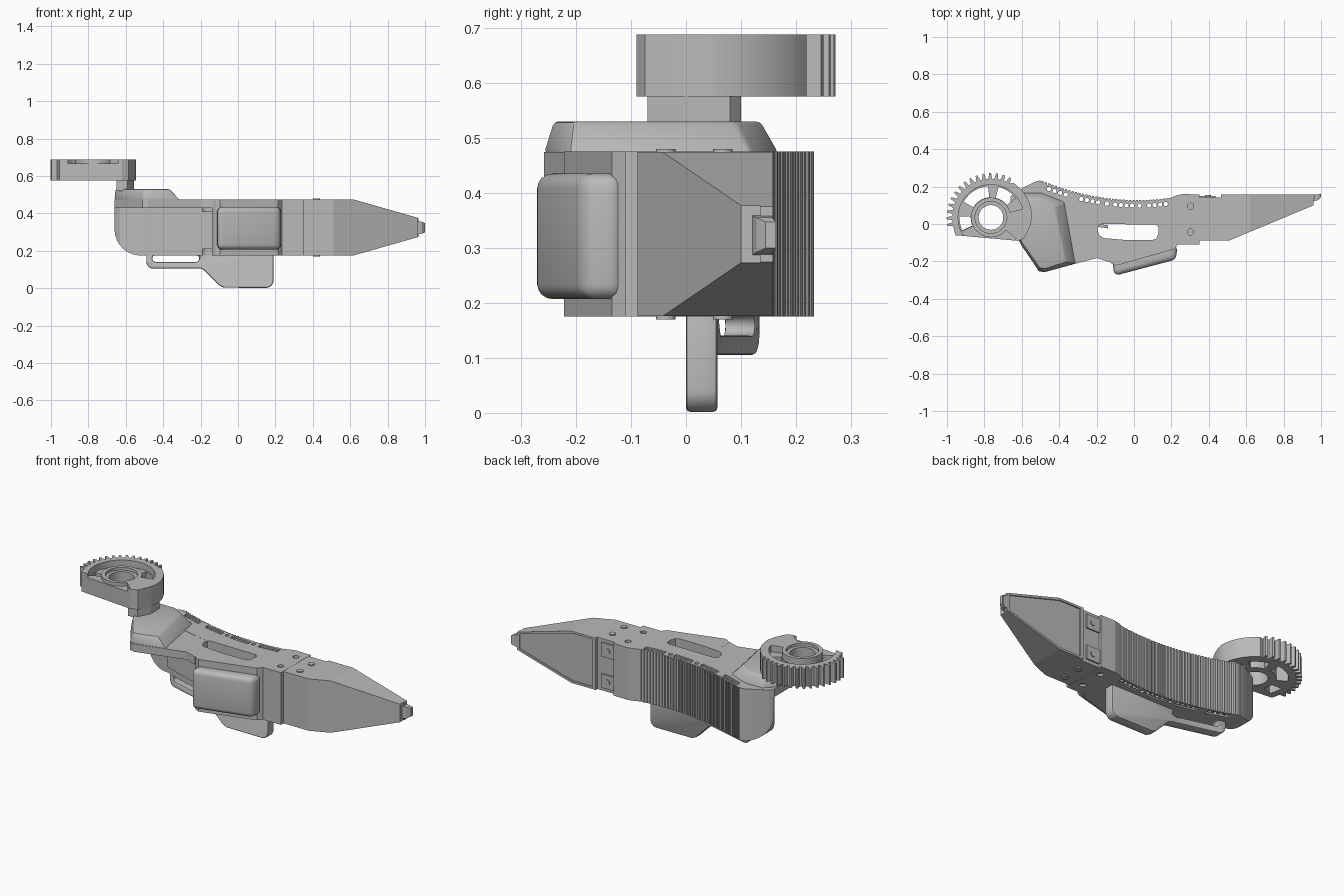
import bpy, bmesh, math

if "Cube" in bpy.data.objects:
    bpy.data.objects.remove(bpy.data.objects["Cube"])

grey = bpy.data.materials.new("plain grey")
grey.use_nodes = True
grey.diffuse_color = (0.49, 0.49, 0.49, 1)
grey.node_tree.nodes["Principled BSDF"].inputs["Base Color"].default_value = (0.49, 0.49, 0.49, 1)


def loft(name, stacks):
    """Each stack is a list of matching closed rings of 3D points."""
    bm = bmesh.new()
    for rings in stacks:
        vs = [[bm.verts.new(p) for p in ring] for ring in rings]
        n = len(vs[0])
        for a, b in zip(vs, vs[1:]):
            for i in range(n):
                bm.faces.new((a[i], a[(i + 1) % n], b[(i + 1) % n], b[i]))
        bm.faces.new(vs[0][::-1])
        bm.faces.new(vs[-1])
    bmesh.ops.recalc_face_normals(bm, faces=bm.faces)
    me = bpy.data.meshes.new(name)
    bm.to_mesh(me)
    bm.free()
    me.materials.append(grey)
    ob = bpy.data.objects.new(name, me)
    bpy.context.collection.objects.link(ob)
    return ob


def prism(name, polys, z0, z1):
    return loft(name, [[[(x, y, z) for x, y in p] for z in (z0, z1)] for p in polys])


def prism_y(name, polys, y0, y1):
    return loft(name, [[[(x, y, z) for x, z in p] for y in (y0, y1)] for p in polys])


def select(ob):
    bpy.ops.object.select_all(action='DESELECT')
    bpy.context.view_layer.objects.active = ob
    ob.select_set(True)


def apply(ob, kind, **settings):
    m = ob.modifiers.new("mod", kind)
    for k, v in settings.items():
        setattr(m, k, v)
    select(ob)
    bpy.ops.object.modifier_apply(modifier=m.name)


def boolean(ob, cutter, op='DIFFERENCE'):
    apply(ob, 'BOOLEAN', object=cutter, operation=op, solver='EXACT')
    bpy.data.objects.remove(cutter)


def bevel(ob, w, segs=3, angle=30):
    apply(ob, 'BEVEL', width=w, segments=segs, limit_method='ANGLE', angle_limit=math.radians(angle))


def smooth(ob, angle=30):
    select(ob)
    bpy.ops.object.shade_smooth_by_angle(angle=math.radians(angle))


def arc(cx, cy, r, a0, a1, n):
    return [(cx + r * math.cos(math.radians(a0 + (a1 - a0) * i / n)),
             cy + r * math.sin(math.radians(a0 + (a1 - a0) * i / n))) for i in range(n + 1)]


def circle(cx, cy, r, n=32):
    return arc(cx, cy, r, 0, 360 - 360 / n, n - 1)


def sector(cx, cy, r0, r1, a0, a1, n=12):
    return arc(cx, cy, r1, a0, a1, n) + arc(cx, cy, r0, a1, a0, n)


def back(x):
    """Concave finger pad curve."""
    return 0.128 + 0.396 * (x - 0.02) ** 2


Z0, Z1 = 0.175, 0.475

# main body: ribbed back wall, open recess on the front left, solid block on the right
ribs = []
x = 0.2
while x > -0.485:
    ribs += [(x, back(x)), (x - 0.010, back(x - 0.010)),
             (x - 0.0115, back(x) - 0.005), (x - 0.0165, back(x) - 0.005)]
    x -= 0.018
wall_front = [(-0.5 + 0.04 * i, back(-0.5 + 0.04 * i) - 0.155) for i in range(10)]
outline = wall_front + [(-0.14, -0.19), (-0.12, -0.212), (-0.095, -0.222), (0.215, -0.135), (0.235, -0.11),
                        (0.35, -0.11), (0.35, 0.158), (0.26, 0.16), (0.225, 0.152)] + ribs + [
    (-0.5, 0.233), (-0.53, 0.225), (-0.60, 0.19), (-0.645, 0.162), (-0.66, 0.145),
    (-0.655, 0.13), (-0.63, 0.107), (-0.58, 0.092)]
body = prism("main_body", [outline], Z0, Z1)
side = [(0.4, Z1 + 0.01), (-0.67, Z1 + 0.01)] + arc(-0.52, 0.315, 0.14, 180, 270, 10) + [(0.4, Z0)]
boolean(body, prism_y("side_outline", [side], -0.5, 0.5), 'INTERSECT')

# shoulder slab overhanging the recess
slab = prism("shoulder_slab", [[(-0.66, -0.01), (-0.60, -0.11), (-0.51, -0.252), (-0.48, -0.258), (-0.2, -0.182),
                                (-0.13, -0.205), (-0.13, 0.07), (-0.3, 0.105), (-0.5, 0.17), (-0.6, 0.18),
                                (-0.645, 0.158), (-0.66, 0.14)]], 0.43, 0.4745)

# window, pin holes and their shallow slots
window = [(-0.175, 0.0), (-0.19, -0.008), (-0.195, -0.03), (-0.185, -0.06), (-0.165, -0.075),
          (-0.05, -0.085), (0.10, -0.085), (0.12, -0.078), (0.13, -0.05), (0.13, -0.015), (0.115, -0.003)]
for ob in (body, slab):
    boolean(ob, prism("window_cutter", [window], 0, 1))
groups = [(-0.455, 4), (-0.282, 4), (-0.145, 1), (-0.1, 4), (0.03, 1), (0.08, 4)]
slots, holes = [], []
for gx, n in groups:
    xs = [gx + 0.03 * i for i in range(n)]
    holes += [circle(px, back(px) - 0.030, 0.0115, 12) for px in xs]
    if n > 1:
        ends = [xs[0] - 0.015] + xs + [xs[-1] + 0.015]
        slots.append([(px, back(px) - 0.044) for px in ends] + [(px, back(px) - 0.016) for px in ends[::-1]])
boolean(body, prism("slot_cutter_top", slots, Z1 - 0.008, 1))
boolean(body, prism("slot_cutter_bottom", slots, 0, Z0 + 0.008))
boolean(body, prism("pin_cutter", holes, 0, 1))

# raised shoulder cap with sloping sides
low = [(-0.66, -0.01), (-0.60, -0.12), (-0.51, -0.252), (-0.48, -0.258), (-0.31, -0.212),
       (-0.37, 0.12), (-0.49, 0.168), (-0.60, 0.168), (-0.66, 0.11)]
high = [(-0.655, 0.0), (-0.60, -0.10), (-0.505, -0.235), (-0.475, -0.24), (-0.365, -0.205),
        (-0.425, 0.09), (-0.50, 0.135), (-0.59, 0.135), (-0.655, 0.09)]
cap = loft("shoulder_cap", [[[(x, y, z) for x, y in p] for p, z in ((low, 0.472), (high, 0.53))]])
bevel(cap, 0.008, 2)
smooth(cap)

# thin panel inside the recess and rounded front pad
prism("recess_panel", [[(x, y - 0.006) for x, y in wall_front] + [(x, y + 0.01) for x, y in wall_front[::-1]]],
      0.21, 0.41)
pad = prism("front_pad", [[(-0.115, -0.205), (-0.105, -0.277), (0.225, -0.19), (0.232, -0.115),
                           (0.15, -0.10), (-0.08, -0.16)]], 0.207, 0.435)
bevel(pad, 0.027, 4, 40)
smooth(pad, 40)

# lower tab, bent along the back curve, with a slot
tab_outline = ([(0.19, 0.2), (-0.49, 0.2)] + arc(-0.455, 0.14, 0.035, 180, 270, 5)
               + [(x / 100, 0.105) for x in (-40, -35, -30, -25, -20)]
               + [(-0.18, 0.095), (-0.10, 0.015), (-0.075, 0.003)]
               + arc(0.15, 0.042, 0.04, 270, 360, 6))
tab = prism_y("lower_tab", [tab_outline], 0.0, 0.057)
boolean(tab, prism_y("tab_slot_cutter", [arc(-0.44, 0.159, 0.018, 90, 270, 8)
                                         + arc(-0.225, 0.159, 0.018, -90, 90, 8)], -1, 1))
bevel(tab, 0.007, 2, 60)
for v in tab.data.vertices:
    if v.co.x < -0.2:
        v.co.y += 0.27 * (-0.2 - v.co.x)
smooth(tab)


# tapered fingertip, built from rectangular sections along x
def sections(rows):
    return [[[(x, ya, za), (x, yb, za), (x, yb, zb), (x, ya, zb)] for x, ya, yb, za, zb in rows]]


def half(x):
    return 0.149 if x < 0.62 else 0.149 - (x - 0.62) / 0.34 * 0.097


loft("fingertip", sections([(0.34, -0.088, 0.142, 0.176, 0.474), (0.51, -0.088, 0.142, 0.176, 0.474),
                            (0.62, -0.042, 0.142, 0.176, 0.474), (0.96, 0.10, 0.142, 0.273, 0.377)]))
loft("fingertip_nib", sections([(0.95, 0.118, 0.157, 0.285, 0.360), (0.985, 0.128, 0.157, 0.292, 0.355),
                                (1.0, 0.145, 0.163, 0.30, 0.347)]))
xs = [0.465, 0.62, 0.965]
rim = [(x, 0.325 - half(x)) for x in xs] + [(x, 0.325 + half(x)) for x in xs[::-1]]
plate = prism_y("tip_back_plate", [rim], 0.135, 0.158)
xs = [0.485, 0.615, 0.95]
inner = [(x, 0.337 - half(x)) for x in xs] + [(x, 0.313 + half(x)) for x in xs[::-1]]
boolean(plate, prism_y("plate_recess_cutter", [inner], 0.151, 0.3))

# rear brackets with bolts, and the top and bottom bolts
for z in (0.235, 0.415):
    prism_y("rear_bracket", [[(0.35, z - 0.04), (0.435, z - 0.04), (0.435, z + 0.04), (0.35, z + 0.04)]], 0.13, 0.150)
    prism_y("rear_bolt", [circle(0.395, z, 0.016, 16)], 0.145, 0.155)
bolts = [circle(0.42, y, 0.018, 20) for y in (-0.037, 0.067)]
prism("top_bolts", bolts, 0.47, 0.480)
prism("bottom_bolts", bolts, 0.170, 0.18)
recess = [circle(0.302, y, 0.017, 20) for y in (-0.043, 0.095)]
boolean(body, prism("bolt_recess_top", recess, 0.462, 0.6))
boolean(body, prism("bolt_recess_bottom", recess, 0, 0.188))
smooth(body, 12)

# post joining the gear to the shoulder
prism("gear_post", [[(-0.65, -0.07), (-0.59, -0.07), (-0.555, 0.0), (-0.555, 0.08),
                     (-0.58, 0.10), (-0.65, 0.10)]], 0.52, 0.60)

# gear sector: smooth right side, teeth round the back and left, flat front
GX, GY, G0, G1 = -0.765, 0.035, 0.575, 0.688
rim = arc(GX, GY, 0.220, 0, 57, 10)
for i in range(15):
    for da, r in ((0, 0.207), (1.8, 0.237), (4.2, 0.237), (6.0, 0.207)):
        a = math.radians(61 + i * 9 + da)
        rim.append((GX + r * math.cos(a), GY + r * math.sin(a)))
gear = prism("gear_sector", [rim + [(-0.955, -0.06), (-0.62, -0.09), (-0.585, -0.075), (-0.555, -0.01)]], G0, G1)
boolean(gear, prism("pocket_cutter", [sector(GX, GY, 0.106, 0.175, 15, 205, 30)], 0.65, 1))
boolean(gear, prism("front_notch_cutter", [sector(GX, GY, 0.106, 0.175, 200, 320, 20)], 0.668, 1))
boolean(gear, prism("arc_slot_cutter", [sector(GX, GY, 0.108, 0.168, a, b) for a, b in
                                        ((38, 76), (95, 150), (178, 204))], 0, 1))
boolean(gear, prism("bore_cutter", [circle(GX, GY, 0.066, 40)], 0, 1))
boolean(gear, prism("bearing_cutter", [circle(GX, GY, 0.085, 40)], 0.672, 1))
smooth(gear, 20)
